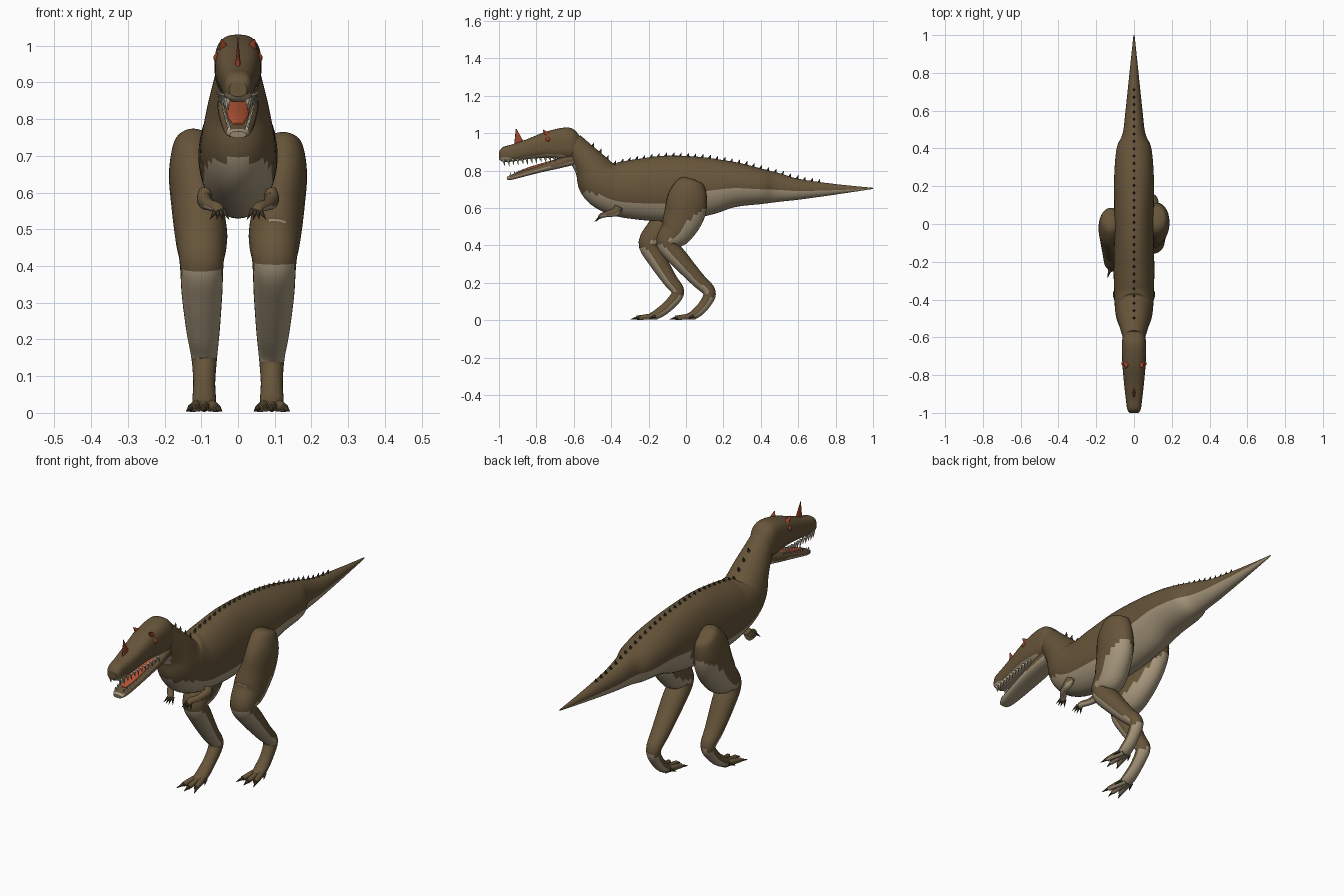
import bpy, bmesh, math
from mathutils import Vector, Matrix
from mathutils.bvhtree import BVHTree

if "Cube" in bpy.data.objects:
    bpy.data.objects.remove(bpy.data.objects["Cube"])


def material(name, rgb):
    m = bpy.data.materials.new(name)
    m.use_nodes = True
    m.diffuse_color = (*rgb, 1)
    bsdf = m.node_tree.nodes["Principled BSDF"]
    bsdf.inputs["Base Color"].default_value = (*rgb, 1)
    bsdf.inputs["Roughness"].default_value = 0.8
    return m


BROWN = material("brown hide", (0.135, 0.09, 0.042))
PALE = material("pale underside", (0.38, 0.305, 0.2))
RED = material("red horn", (0.33, 0.055, 0.022))
TONGUE = material("tongue", (0.45, 0.085, 0.035))
DARK = material("dark claw", (0.045, 0.032, 0.018))
IVORY = material("ivory teeth", (0.62, 0.56, 0.42))


def finish(name, bm, mats, rule=None):
    """Turn a bmesh into a smooth object; faces passing the rule get the second material."""
    bmesh.ops.recalc_face_normals(bm, faces=bm.faces)
    bm.normal_update()
    for f in bm.faces:
        f.smooth = len(f.verts) < 5
        if rule and rule(f.calc_center_median(), f.normal):
            f.material_index = 1
    me = bpy.data.meshes.new(name)
    bm.to_mesh(me)
    bm.free()
    for m in mats:
        me.materials.append(m)
    ob = bpy.data.objects.new(name, me)
    bpy.context.collection.objects.link(ob)
    return ob


def spline(rows, steps):
    """Smooth interpolation through rows of numbers."""
    out = []
    for i in range(len(rows) - 1):
        p = [rows[max(0, min(len(rows) - 1, i + k))] for k in (-1, 0, 1, 2)]
        for s in range(steps):
            t = s / steps
            out.append([b + 0.5 * t * (c - a + t * (2 * a - 5 * b + 4 * c - d
                        + t * (3 * (b - c) + d - a))) for a, b, c, d in zip(*p)])
    return out + [list(rows[-1])]


def tube(bm, stations, steps=5, seg=32, square=1.0, upright=False):
    """Loft ellipses along a path; station = x, y, z, half depth, half width."""
    rows = spline(stations, steps)
    pts = [Vector(r[:3]) for r in rows]
    rings = []
    for i, r in enumerate(rows):
        tan = (pts[min(i + 1, len(pts) - 1)] - pts[max(i - 1, 0)]).normalized()
        if upright:
            tan = Vector((0, -1, 0))
        side = (Vector((1, 0, 0)) - tan * tan.x).normalized()
        up = tan.cross(side)
        ring = []
        for k in range(seg):
            a = math.tau * k / seg
            c, s = [math.copysign(abs(v) ** square, v) for v in (math.cos(a), math.sin(a))]
            ring.append(bm.verts.new(pts[i] + side * c * max(r[4], 0.001) + up * s * max(r[3], 0.001)))
        rings.append(ring)
    for a, b in zip(rings, rings[1:]):
        for k in range(seg):
            j = (k + 1) % seg
            bm.faces.new((a[k], a[j], b[j], b[k]))
    bm.faces.new(rings[0])
    bm.faces.new(rings[-1])


def cone(bm, base, tip, radius, flat=1.0, seg=8):
    base, tip = Vector(base), Vector(tip)
    d = tip - base
    mat = (Matrix.Translation((base + tip) / 2) @ Matrix.Diagonal((flat, 1, 1, 1))
           @ d.to_track_quat('Z', 'Y').to_matrix().to_4x4())
    bmesh.ops.create_cone(bm, cap_ends=True, segments=seg, radius1=radius,
                          radius2=radius * 0.08, depth=d.length, matrix=mat)


def below(limit):
    return lambda c, n: n.z < limit


# Tail, trunk and neck in one loft
trunk_path = [(1.0, .705, .003, .003), (.8, .70, .028, .024), (.6, .70, .056, .045),
              (.48, .71, .08, .06), (.4, .715, .095, .092), (.25, .725, .123, .105),
              (.1, .715, .157, .105), (-.1, .705, .175, .105), (-.25, .70, .163, .108),
              (-.37, .705, .145, .104), (-.455, .745, .128, .1), (-.51, .825, .092, .085),
              (-.565, .895, .072, .068), (-.61, .95, .06, .055)]


def trunk_rule(c, n):
    if c.y < -.4 and .69 < c.z < .77:
        return False
    return n.z < (-.1 if c.y > .1 else -.33)


bm = bmesh.new()
tube(bm, [(0, *p) for p in trunk_path], steps=7, seg=40)
back = BVHTree.FromBMesh(bm)
finish("trunk", bm, [BROWN, PALE], trunk_rule)

# Row of small spikes standing on the back
bm = bmesh.new()
for i in range(32):
    y = -.5 + i * .039
    hit = back.ray_cast(Vector((0, y, 2)), Vector((0, 0, -1)))[0]
    if hit:
        cone(bm, hit - Vector((0, 0, .006)), hit + Vector((0, .008, .017)), .009, seg=6)
finish("back_spikes", bm, [DARK])

# Skull: y, top, bottom, half width
skull = [(-.565, .98, .88, .04), (-.6, 1.02, .86, .06), (-.65, 1.03, .86, .064),
         (-.75, 1.008, .868, .061), (-.85, .968, .86, .052), (-.93, .94, .848, .043),
         (-.98, .925, .848, .036), (-1.0, .9, .862, .024)]
bm = bmesh.new()
tube(bm, [(0, y, (t + b) / 2, (t - b) / 2, w) for y, t, b, w in skull],
     seg=36, square=.75, upright=True)
finish("skull", bm, [BROWN, PALE],
       lambda c, n: n.z < -.6 or (c.y < -.93 and c.z < .868))

# Open lower jaw and tongue
jaw = [(0, -.59, .865, .032, .05), (0, -.68, .838, .026, .056), (0, -.8, .803, .018, .05),
       (0, -.92, .768, .014, .037), (0, -.957, .758, .009, .022)]
bm = bmesh.new()
tube(bm, jaw, seg=28, square=.75)
finish("lower_jaw", bm, [BROWN, PALE], lambda c, n: n.z < -.15 or c.y < -.945)
bm = bmesh.new()
tube(bm, [(0, -.62, .872, .01, .03), (0, -.72, .842, .012, .032),
          (0, -.84, .808, .01, .028), (0, -.91, .786, .004, .012)], seg=20)
finish("tongue", bm, [TONGUE])

# Teeth along both jaws
bm = bmesh.new()
for side in (-1, 1):
    for i in range(12):
        t = i / 11
        y = -.975 + .27 * t
        x = side * (.026 + .026 * t ** .7)
        z = .858 + .016 * t
        size = .034 - .012 * t + .005 * (i % 2)
        cone(bm, (x, y, z), (x, y + .006, z - size), .0075, seg=6)
    for i in range(11):
        t = i / 10
        y = -.94 + .21 * t
        x = side * (.024 + .02 * t)
        z = .767 + .062 * t
        cone(bm, (x, y, z), (x, y + .004, z + .026 - .006 * t), .006, seg=6)
finish("teeth", bm, [IVORY])

# Nose horn, brow horns and eyes
bm = bmesh.new()
cone(bm, (0, -.89, .935), (0, -.908, 1.022), .03, flat=.28, seg=16)
finish("nose_horn", bm, [RED])
for side, label in ((1, "left"), (-1, "right")):
    bm = bmesh.new()
    cone(bm, (side * .036, -.735, .985), (side * .045, -.765, 1.018), .019, seg=12)
    finish(label + "_brow_horn", bm, [RED])
    bm = bmesh.new()
    bmesh.ops.create_uvsphere(bm, u_segments=12, v_segments=8, radius=.014,
                              matrix=Matrix.Translation((side * .053, -.738, .967)))
    finish(label + "_eye", bm, [RED])

# Legs with toes; the right leg is swung forward
leg_path = [(.122, .03, .757, .02, .015), (.122, .025, .738, .07, .05), (.122, .01, .66, .105, .066),
            (.112, -.008, .57, .108, .07), (.1, -.05, .48, .09, .071), (.099, -.1, .41, .058, .06),
            (.098, -.03, .32, .05, .055), (.095, .06, .22, .04, .045), (.092, .125, .15, .034, .035),
            (.092, .1, .085, .03, .03), (.092, .05, .035, .026, .032), (.092, .005, .018, .014, .028)]
for side, label in ((1, "left"), (-1, "right")):
    def place(p, side=side):
        swing = 0 if side > 0 else -.21 * (1 - p[2] / .757)
        return (side * p[0], p[1] + swing, *p[2:])

    bm = bmesh.new()
    tube(bm, [place(p) for p in leg_path], steps=6, seg=28)
    finish(label + "_leg", bm, [BROWN, PALE], below(-.18))

    toes, claws = bmesh.new(), bmesh.new()
    for spread in (-1, 0, 1):
        reach = -.045 - .012 * (spread == 0)
        x = .092 + spread * .035
        tube(toes, [place(p) for p in ((.092 + spread * .012, .05, .022, .018, .015),
                                       (.092 + spread * .024, 0, .018, .015, .014),
                                       (x, reach, .013, .011, .011))], seg=12)
        cone(claws, place((x, reach + .008, .014)),
             place((x + spread * .014, reach - .032, .004)), .010)
    for s in (-1, 1):
        cone(claws, place((.092 + s * .028, .04, .022)), place((.092 + s * .045, .01, .008)), .009)
    finish(label + "_toes", toes, [BROWN, PALE], below(-.5))
    finish(label + "_toe_claws", claws, [DARK])

    # Small arm with a three-clawed hand
    bm = bmesh.new()
    tube(bm, [(side * .088, -.36, .605, .022, .018), (side * .092, -.375, .58, .024, .02),
              (side * .08, -.42, .568, .016, .016), (side * .058, -.45, .56, .014, .016),
              (side * .05, -.465, .548, .009, .014)], seg=16)
    finish(label + "_arm", bm, [BROWN, PALE], below(-.3))
    bm = bmesh.new()
    for k in (-1, -.3, .3, 1):
        cone(bm, (side * .05 + k * .01, -.46, .552),
             (side * .05 + k * .026, -.492 + .01 * abs(k), .527), .008)
    finish(label + "_hand_claws", bm, [DARK])
